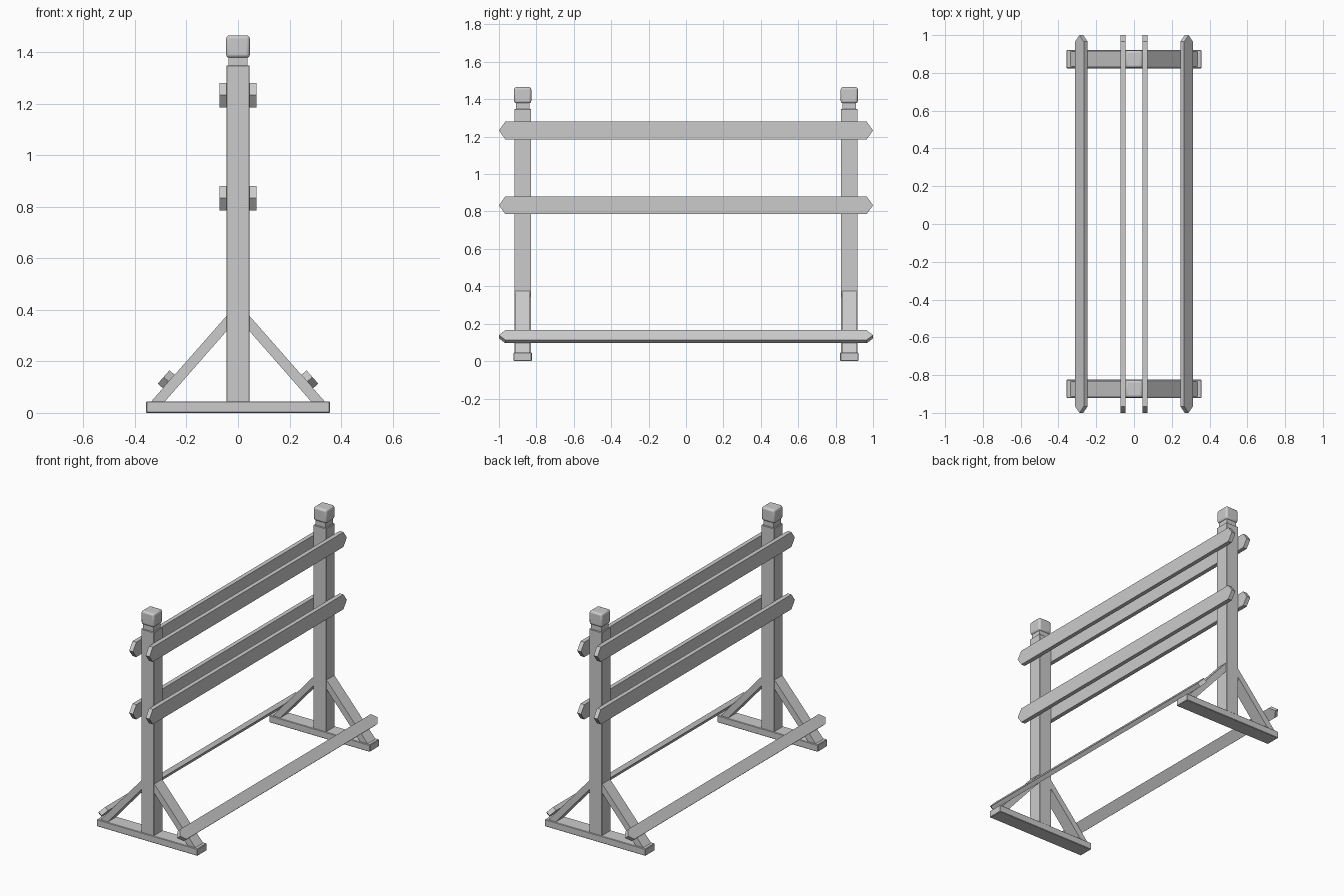
import bpy, bmesh, math
from mathutils import Vector

if "Cube" in bpy.data.objects:
    bpy.data.objects.remove(bpy.data.objects["Cube"])

POST_Y = 0.873


def finish(name, bm, bevel=0.0, segments=1):
    bmesh.ops.recalc_face_normals(bm, faces=bm.faces)
    me = bpy.data.meshes.new(name)
    bm.to_mesh(me)
    bm.free()
    ob = bpy.data.objects.new(name, me)
    bpy.context.collection.objects.link(ob)
    if bevel:
        mod = ob.modifiers.new("edge_bevel", 'BEVEL')
        mod.width = bevel
        mod.segments = segments
    return ob


def box(name, center, size, bevel=0.0, segments=1):
    bm = bmesh.new()
    bmesh.ops.create_cube(bm, size=1)
    for v in bm.verts:
        v.co = Vector(center) + Vector(c * s for c, s in zip(v.co, size))
    return finish(name, bm, bevel, segments)


def prism(name, outline, offset, bevel=0.0):
    """Extrude a flat outline along an offset vector."""
    bm = bmesh.new()
    face = bm.faces.new([bm.verts.new(p) for p in outline])
    ext = bmesh.ops.extrude_face_region(bm, geom=[face])
    moved = [g for g in ext["geom"] if isinstance(g, bmesh.types.BMVert)]
    bmesh.ops.translate(bm, verts=moved, vec=offset)
    return finish(name, bm, bevel)


def rail(name, center, across, outward, width, thick):
    """Plank along y with pointed ends; its inner face is centred on center."""
    c, a = Vector(center), Vector(across).normalized() * width / 2
    y = Vector((0, 1, 0))
    outline = [c - y, c - 0.966 * y + a, c + 0.966 * y + a,
               c + y, c + 0.966 * y - a, c - 0.966 * y - a]
    prism(name, outline, Vector(outward).normalized() * thick)


for end, ys in (("front", -POST_Y), ("back", POST_Y)):
    # Foot, post, neck and cap
    box(f"{end}_foot", (0, ys, 0.0225), (0.714, 0.097, 0.045), 0.003)
    box(f"{end}_post", (0, ys, 0.695), (0.09, 0.09, 1.306), 0.002)
    box(f"{end}_post_neck", (0, ys, 1.364), (0.074, 0.074, 0.05))
    cap = box(f"{end}_post_cap", (0, ys, 1.4215), (0.092, 0.092, 0.087), 0.013, 3)
    bpy.context.view_layer.objects.active = cap
    cap.select_set(True)
    bpy.ops.object.shade_smooth_by_angle(angle=math.radians(35))
    cap.select_set(False)
    # Diagonal braces between foot and post
    for side, s in (("left", -1), ("right", 1)):
        y0 = ys - 0.04
        prism(f"{end}_{side}_brace",
              [(s * 0.337, y0, 0.044), (s * 0.044, y0, 0.377),
               (s * 0.044, y0, 0.318), (s * 0.284, y0, 0.044)], (0, 0.08, 0))

for side, s in (("left", -1), ("right", 1)):
    # Horizontal rails on the posts
    for level, z in (("upper", 1.233), ("middle", 0.833)):
        rail(f"{side}_{level}_rail", (s * 0.045, 0, z), (0, 0, 1), (s, 0, 0), 0.095, 0.027)
    # Tilted rail lying on the braces
    rail(f"{side}_lower_rail", (s * 0.2685, 0, 0.1215), (-s * 0.293, 0, 0.333),
         (s * 0.333, 0, 0.293), 0.069, 0.027)
